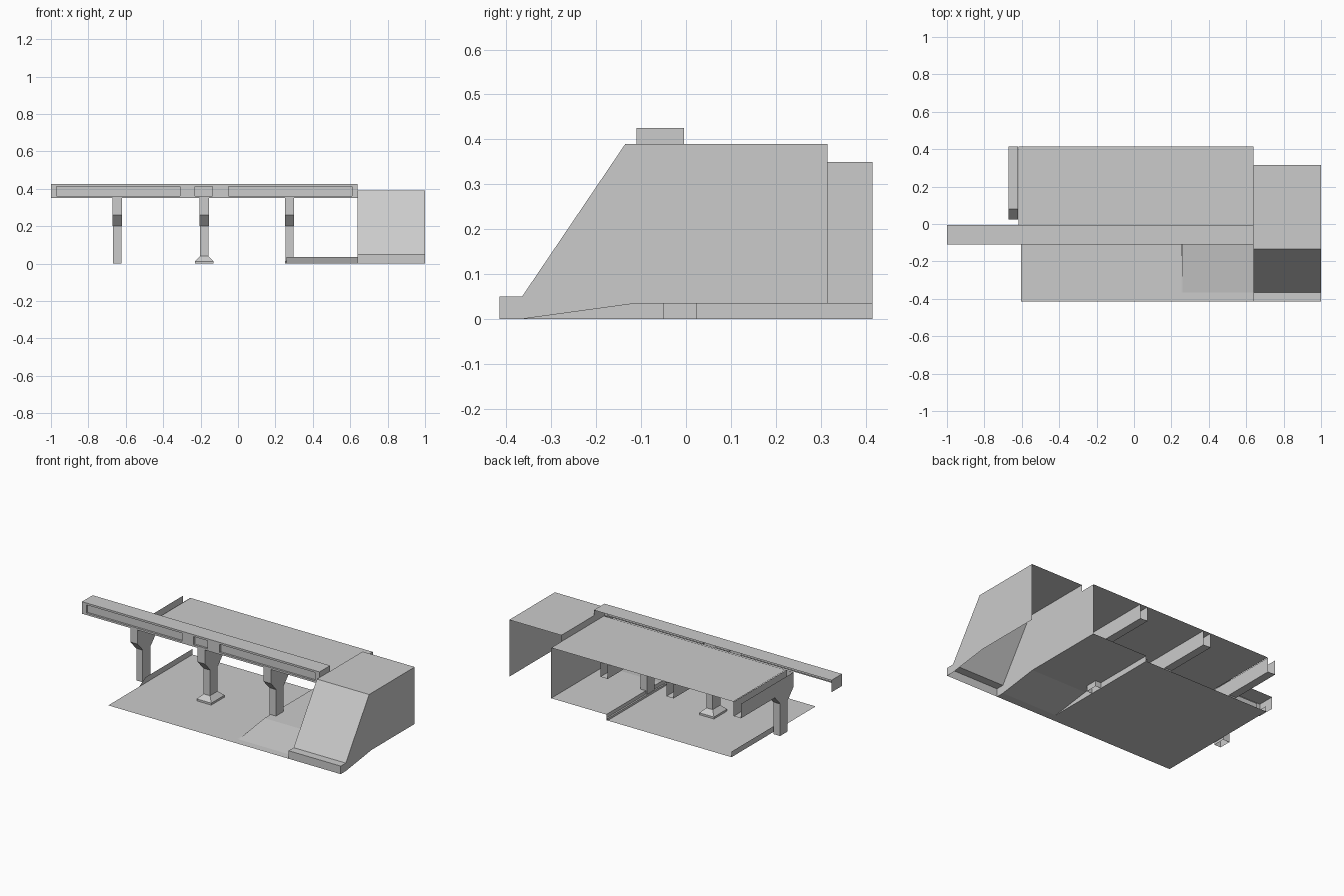
import bpy, bmesh

if "Cube" in bpy.data.objects:
    bpy.data.objects.remove(bpy.data.objects["Cube"])

grey = bpy.data.materials.new("concrete_grey")
grey.use_nodes = True
grey.diffuse_color = (0.6, 0.6, 0.6, 1)
grey.node_tree.nodes["Principled BSDF"].inputs["Base Color"].default_value = (0.6, 0.6, 0.6, 1)


def finish(name, bm):
    bmesh.ops.remove_doubles(bm, verts=bm.verts, dist=0.0005)
    mesh = bpy.data.meshes.new(name)
    bm.to_mesh(mesh)
    bm.free()
    mesh.materials.append(grey)
    obj = bpy.data.objects.new(name, mesh)
    bpy.context.collection.objects.link(obj)
    return obj


def face(bm, pts):
    return bm.faces.new([bm.verts.new(p) for p in pts])


def side(bm, x, profile, flip=False):
    """Flat wall in the yz plane, facing +x unless flipped."""
    f = face(bm, [(x, y, z) for y, z in profile])
    f.normal_update()
    if (f.normal.x < 0) != flip:
        f.normal_flip()


def strip(bm, x0, x1, path):
    """Sheet swept across x along a yz path; rising y gives an upward normal."""
    for (ya, za), (yb, zb) in zip(path, path[1:]):
        face(bm, [(x0, ya, za), (x1, ya, za), (x1, yb, zb), (x0, yb, zb)])


FRONT, BACK = -0.415, 0.415
LEFT, MID, RIGHT = -0.605, 0.64, 1.0
DECK, KERB = 0.35, 0.035
COL_F, COL_B = -0.05, 0.025

# Ground sheet
bm = bmesh.new()
strip(bm, LEFT, 0.26, [(FRONT, 0), (BACK, 0)])
finish("floor", bm)

# Raised path with a ramp at the front and a low step along its edge
ramp = [(-0.365, 0), (-0.11, KERB), (BACK, KERB)]
bm = bmesh.new()
strip(bm, 0.26, MID, [(FRONT, 0)] + ramp)
side(bm, 0.26, ramp + [(BACK, 0)], True)
finish("raised_path", bm)

bm = bmesh.new()
low = [(-0.365, 0), (-0.05, 0.013), (BACK, 0.013)]
strip(bm, 0.25, 0.26, low)
side(bm, 0.25, low + [(BACK, 0)], True)
finish("path_step", bm)

# Thin kerb on the outer floor edge
bm = bmesh.new()
side(bm, LEFT, [(-0.11, 0), (COL_F, KERB), (BACK, KERB), (BACK, 0)], True)
finish("floor_kerb", bm)

# Overhead deck
bm = bmesh.new()
strip(bm, -0.617, MID, [(-0.105, DECK), (BACK, DECK)])
finish("deck", bm)

# Stair housing, open at back and underneath
shape = [(FRONT, 0), (FRONT, 0.05), (-0.365, 0.05), (-0.135, 0.39), (0.315, 0.39)]
bm = bmesh.new()
strip(bm, MID, RIGHT, shape)
under = [(-0.11, KERB), (-0.365, 0)]
side(bm, RIGHT, shape + [(0.315, KERB)] + under)
side(bm, MID, shape + [(0.315, DECK), (BACK, DECK), (BACK, KERB)] + under, True)
finish("stair_housing", bm)

# Long fascia with three recessed panels
xs = [-1, -0.97, -0.31, -0.23, -0.135, -0.05, 0.61, MID]
zs = [DECK, 0.362, 0.413, 0.425]
yf, yb = -0.11, -0.005
bm = bmesh.new()
panels = []
for i, (xa, xb) in enumerate(zip(xs, xs[1:])):
    for j, (za, zb) in enumerate(zip(zs, zs[1:])):
        f = face(bm, [(xa, yf, za), (xb, yf, za), (xb, yf, zb), (xa, yf, zb)])
        if i % 2 and j == 1:
            panels.append(f)
for f in panels:
    new = bmesh.ops.extrude_discrete_faces(bm, faces=[f])["faces"][0]
    bmesh.ops.translate(bm, vec=(0, 0.012, 0), verts=new.verts)
strip(bm, -1, MID, [(yf, zs[-1]), (yb, zs[-1])])
end = [(yf, DECK), (yb, DECK), (yb, zs[-1]), (yf, zs[-1])]
side(bm, -1, end, True)
side(bm, MID, end)
finish("fascia", bm)


# Hollow crossbeams that taper into columns
def support(name, x, flared):
    w, cap = 0.022, 0.025
    xa, xb = x - cap, x + cap
    bm = bmesh.new()
    front = [(-0.105, DECK), (-0.105, 0.26), (COL_F, 0.2)]
    rear = [(COL_B, 0.2), (0.08, 0.26), (BACK, 0.26)]
    strip(bm, xb, xa, front[::1])
    strip(bm, xb, xa, rear)
    for sx, flip in ((xa, True), (xb, False)):
        side(bm, sx, front + rear + [(BACK, DECK)], flip)
    # Column rings from the top down, with an optional spreading foot
    rings = [(0.2, 0), (0, 0)]
    if flared:
        rings = [(0.2, 0), (0.04, 0), (0.012, 0.028), (0, 0.028)]
    loops = []
    for z, g in rings:
        corners = [(x - w - g, COL_F - g), (x + w + g, COL_F - g),
                   (x + w + g, COL_B + g), (x - w - g, COL_B + g)]
        loops.append([(cx, cy, z) for cx, cy in corners])
    for top, bot in zip(loops, loops[1:]):
        for k in range(4):
            n = (k + 1) % 4
            face(bm, [bot[k], bot[n], top[n], top[k]])
    finish(name, bm)


support("outer_support", -0.645, False)
support("middle_support", -0.18, True)
support("inner_support", 0.275, False)
